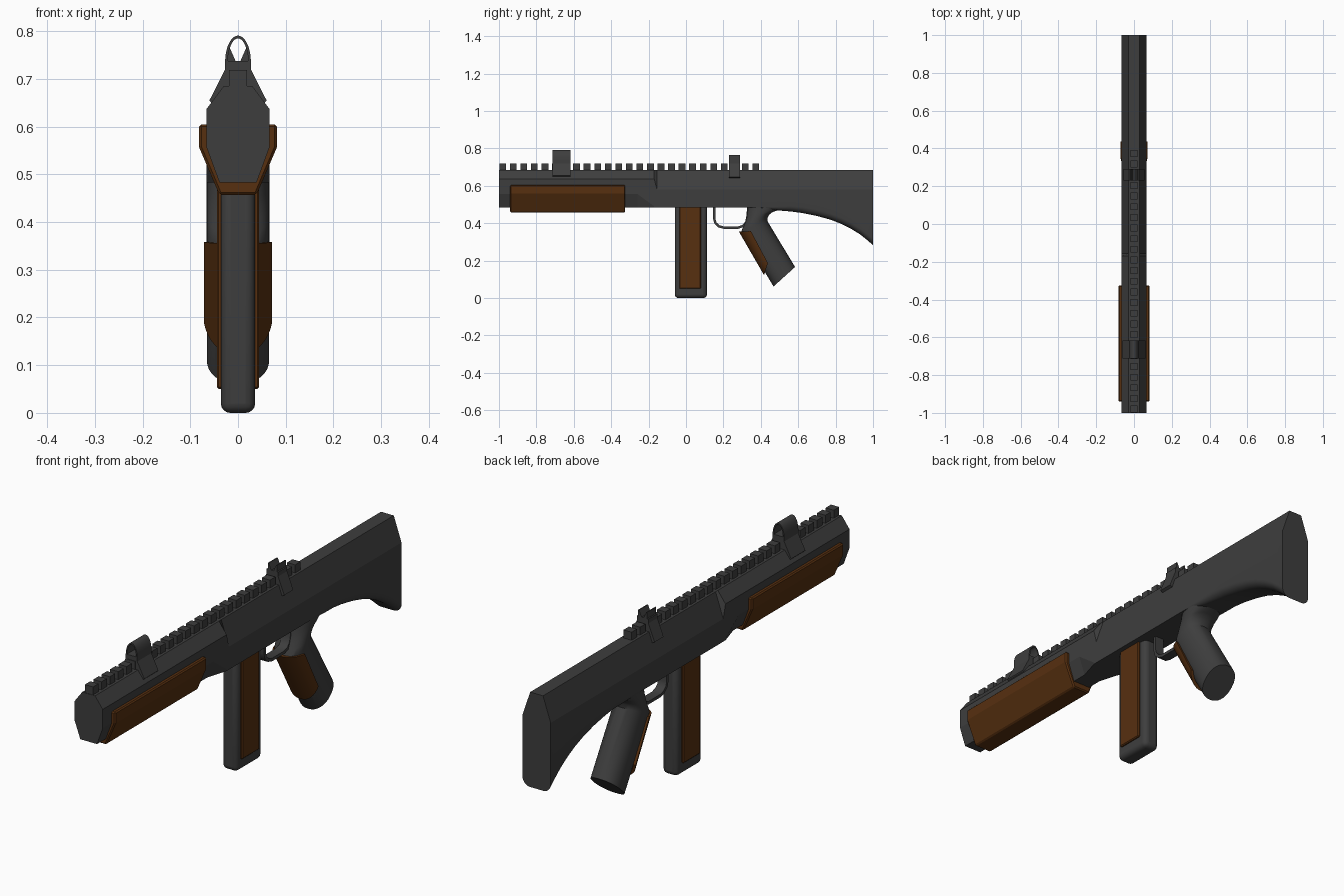
import bpy, bmesh, math
from mathutils import Vector

if "Cube" in bpy.data.objects:
    bpy.data.objects.remove(bpy.data.objects["Cube"])


def material(name, rgb):
    m = bpy.data.materials.new(name)
    m.diffuse_color = (*rgb, 1)
    m.use_nodes = True
    m.node_tree.nodes["Principled BSDF"].inputs["Base Color"].default_value = m.diffuse_color
    return m


GREY = material("dark_grey", (0.048, 0.048, 0.048))
BROWN = material("brown_wood", (0.095, 0.029, 0.005))


def finish(bm, name, mat, smooth=None, bevel=0, segs=1):
    bmesh.ops.recalc_face_normals(bm, faces=bm.faces)
    me = bpy.data.meshes.new(name)
    bm.to_mesh(me)
    bm.free()
    me.materials.append(mat)
    ob = bpy.data.objects.new(name, me)
    bpy.context.collection.objects.link(ob)
    if bevel:
        b = ob.modifiers.new("bevel", 'BEVEL')
        b.width, b.segments, b.limit_method = bevel, segs, 'ANGLE'
    if smooth:
        bpy.ops.object.select_all(action='DESELECT')
        bpy.context.view_layer.objects.active = ob
        ob.select_set(True)
        bpy.ops.object.shade_smooth_by_angle(angle=math.radians(smooth))
    return ob


def loft(name, rings, mat, **kw):
    """Skin a list of equal-length point rings and cap both ends."""
    bm = bmesh.new()
    vs = [[bm.verts.new(p) for p in r] for r in rings]
    n = len(rings[0])
    for a, b in zip(vs, vs[1:]):
        for i in range(n):
            j = (i + 1) % n
            bm.faces.new((a[i], a[j], b[j], b[i]))
    bm.faces.new(vs[0])
    bm.faces.new(vs[-1])
    return finish(bm, name, mat, **kw)


def at_y(pts, y):
    return [(x, y, z) for x, z in pts]


def mirrored(half):
    return half + [(-x, z) for x, z in reversed(half)]


def prism(name, pts, y0, y1, mat, **kw):
    return loft(name, [at_y(pts, y0), at_y(pts, y1)], mat, **kw)


def box(name, x0, x1, y0, y1, z0, z1, mat, **kw):
    return prism(name, [(x0, z0), (x1, z0), (x1, z1), (x0, z1)], y0, y1, mat, **kw)


# body: octagonal front, stepping to a flat-bottomed receiver
front = mirrored([(.03, .685), (.066, .637), (.066, .557), (.039, .483)])
step = mirrored([(.03, .685), (.066, .637), (.066, .49), (.066, .483)])
receiver = mirrored([(.03, .685), (.066, .58), (.066, .49), (.066, .483)])
loft("body", [at_y(front, -1), at_y(front, -.26), at_y(step, -.17),
              at_y(receiver, -.155), at_y(receiver, .4)], GREY)


# stock: rounded underside sweeping down to the butt
def stock_ring(y, zb, r):
    half = [(.03, .685), (.066, .58)]
    for i in range(8):
        a = math.pi / 2 * i / 7
        half.append((.066 - r + r * math.cos(a), zb + r - r * math.sin(a)))
    return at_y(mirrored(half), y)


under = [(.4, .483, .002), (.45, .475, .012), (.5, .468, .022), (.56, .463, .03),
         (.62, .455, .033), (.7, .439, .035), (.77, .42, .035), (.83, .397, .035),
         (.88, .372, .035), (.93, .341, .035), (.97, .309, .035), (1, .283, .035)]
loft("stock", [stock_ring(*u) for u in under], GREY, smooth=17)

# handguard wrapped around the lower front
prism("handguard", mirrored([(.082, .605), (.082, .558), (.039, .457)]),
      -.94, -.325, BROWN, bevel=.005)

# top rail teeth
for i in range(25):
    y = -.998 + i * .0564
    box(f"rail_tooth_{i + 1}", -.019, .019, y, y + .036, .68, .719, GREY)

# front sight: saddle base with a thin arch
prism("front_sight_base", mirrored([(.027, .738), (.027, .72), (.06, .655), (.05, .645)]),
      -.713, -.618, GREY)
arc = [math.pi * i / 20 for i in range(21)]
arch = [(.027 * math.cos(a), .735 + .056 * math.sin(a)) for a in arc]
arch += [(.0215 * math.cos(a), .735 + .05 * math.sin(a)) for a in reversed(arc)]
prism("front_sight_arch", arch, -.713, -.618, GREY, smooth=30)

# rear sight: saddle base with a V notch
prism("rear_sight_base", mirrored([(.027, .738), (.027, .72), (.056, .648), (.04, .64)]),
      .23, .29, GREY)
for s, side in ((1, "right"), (-1, "left")):
    prism(f"rear_sight_ear_{side}",
          [(s * .021, .765), (s * .021, .735), (s * .004, .735), (s * .017, .765)],
          .23, .29, GREY)

# magazine with side panels
box("magazine", -.036, .036, -.06, .112, 0, .5, GREY, bevel=.02, segs=4, smooth=30)
for s, side in ((1, "right"), (-1, "left")):
    box(f"magazine_panel_{side}", *sorted((s * .03, s * .0445)), -.035, .08, .05, .49,
        BROWN, bevel=.004)

# trigger guard strip
path = [Vector(p) for p in ((.152, .49), (.152, .42), (.158, .4), (.175, .384), (.2, .377),
                            (.28, .377), (.305, .385), (.322, .405), (.328, .43), (.334, .49))]
rings = []
for i, p in enumerate(path):
    t = (path[min(i + 1, len(path) - 1)] - path[max(i - 1, 0)]).normalized()
    n = Vector((-t.y, t.x)) * .0065
    a, b = p + n, p - n
    rings.append([(-.02, *a), (.02, *a), (.02, *b), (-.02, *b)])
loft("trigger_guard", rings, GREY, smooth=40)


# pistol grip: rounded sections between front and back edge points
def grip_ring(fy, fz, by, bz):
    ring = []
    for i in range(32):
        a = 2 * math.pi * i / 32
        c, s = math.cos(a), math.sin(a)
        c, s = (math.copysign(abs(v) ** .88, v) for v in (c, s))
        k = (1 - c) / 2
        ring.append((.0655 * s, fy + (by - fy) * k, fz + (bz - fz) * k))
    return ring


sections = [(.468, .062, .583, .166), (.294, .352, .435, .412), (.305, .378, .437, .43),
            (.316, .405, .445, .446), (.323, .43, .462, .459), (.326, .455, .49, .469),
            (.33, .5, .54, .5)]
loft("grip", [grip_ring(*s) for s in sections], GREY, smooth=35)


# grip front panel: half shell around the leading edge
def panel_ring(fy, fz, by, bz):
    ring, m = [], math.radians(75)
    for i in range(17):
        a = -m + 2 * m * i / 16
        k = (1 - math.cos(a)) / (1 - math.cos(m))
        x = math.copysign((abs(math.sin(a)) / math.sin(m)) ** .88, a) * .071
        ring.append((x, fy + (by - fy) * k, fz + (bz - fz) * k))
    return ring


loft("grip_panel", [panel_ring(.283, .355, .347, .358), panel_ring(.417, .123, .438, .187)],
     BROWN, smooth=35)
